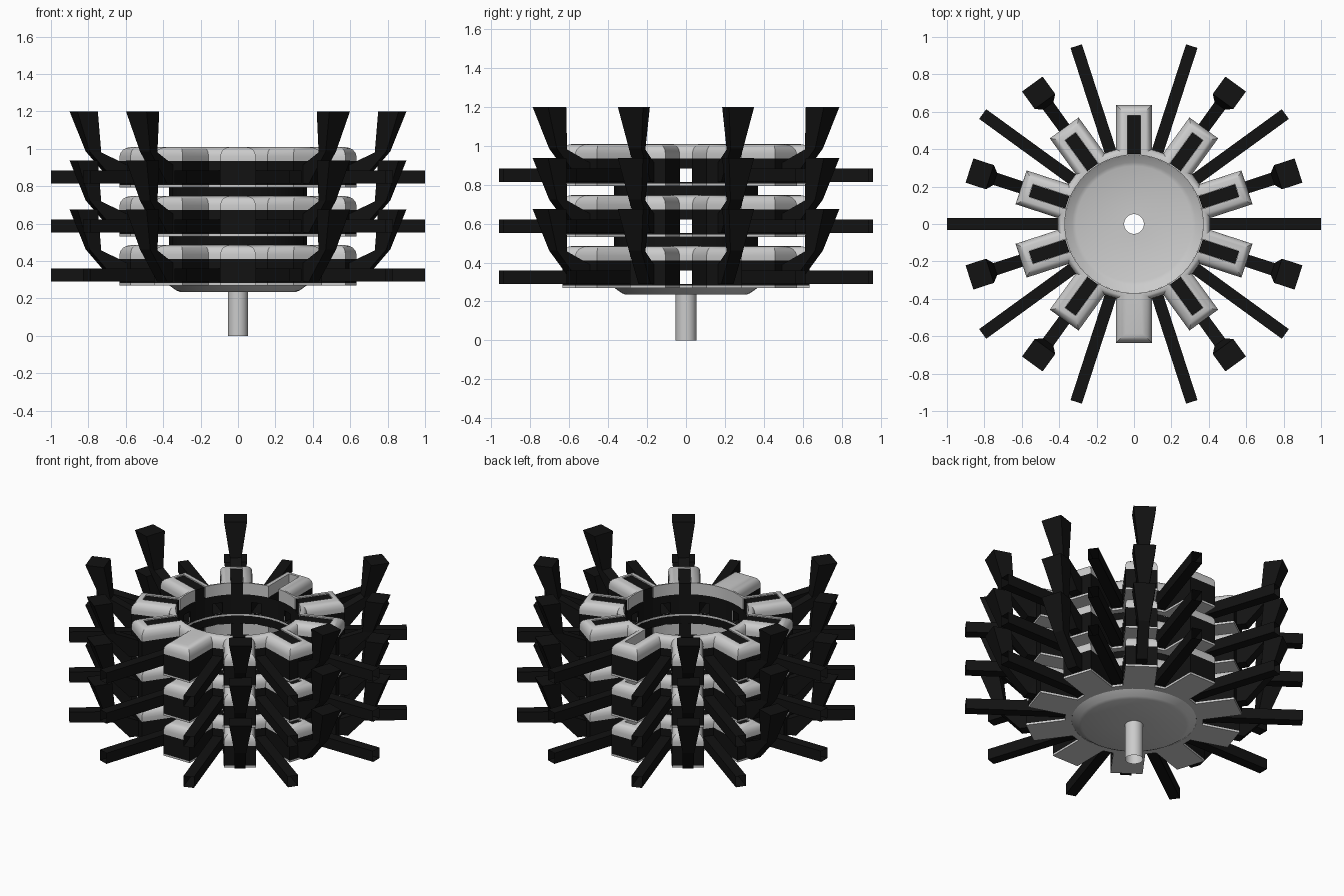
import bpy, bmesh
from math import sin, cos, pi, radians, sqrt, atan2
from mathutils import Matrix

if "Cube" in bpy.data.objects:
    bpy.data.objects.remove(bpy.data.objects["Cube"])

BLACK = bpy.data.materials.new("black")
BLACK.diffuse_color = (0.006, 0.006, 0.006, 1)
BLACK.use_nodes = True
BLACK.node_tree.nodes["Principled BSDF"].inputs["Base Color"].default_value = BLACK.diffuse_color
TIERS = [0.27, 0.532, 0.794]
LOBES = [radians(-90 + 36 * k) for k in range(10)]      # first lobe is the blank one
R_IN, R_RING, R_OUT, HW = 0.37, 0.41, 0.635, 0.095


def finish(name, bm, mat=None):
    me = bpy.data.meshes.new(name)
    bm.to_mesh(me)
    bm.free()
    if mat:
        me.materials.append(mat)
    ob = bpy.data.objects.new(name, me)
    bpy.context.collection.objects.link(ob)
    return ob


def stack(ob):
    # repeat a part built for tier height zero on all three tiers
    for i, z in enumerate(TIERS):
        o = ob if i == 0 else ob.copy()
        if i:
            bpy.context.collection.objects.link(o)
        o.location.z = z
        o.name = f"{ob.name.split('.')[0]}_{i + 1}" if i else ob.name


def outline(d, z):
    # ten-lobed gear outline, inset by d
    xv = max(sqrt(R_RING ** 2 - HW ** 2) - d * 0.5, 0.372)
    pts = []
    for a in LOBES:
        for x, y in ((xv, d - HW), (R_OUT - d, d - HW), (R_OUT - d, HW - d), (xv, HW - d)):
            pts.append((x * cos(a) - y * sin(a), x * sin(a) + y * cos(a), z))
    return pts


def inner(z):
    # inner circle with points matching the outline
    b = atan2(HW, sqrt(R_RING ** 2 - HW ** 2))
    return [(R_IN * cos(a + t), R_IN * sin(a + t), z)
            for a in LOBES for t in (-b, -b * 0.4, b * 0.4, b)]


def loft(bm, loops, closed=False, skip=None):
    rows = [[bm.verts.new(p) for p in lp] for lp in loops]
    n = len(rows[0])
    for j in range(len(rows) - (0 if closed else 1)):
        r0, r1 = rows[j], rows[(j + 1) % len(rows)]
        for i in range(n):
            if skip and skip(j, i):
                continue
            bm.faces.new((r0[i], r0[(i + 1) % n], r1[(i + 1) % n], r1[i]))


def box(bm, a, x0, x1, hw, z0, z1):
    m = (Matrix.Rotation(a, 4, 'Z') @ Matrix.Translation(((x0 + x1) / 2, 0, (z0 + z1) / 2))
         @ Matrix.Diagonal((x1 - x0, 2 * hw, z1 - z0, 1)))
    bmesh.ops.create_cube(bm, size=1, matrix=m)


# thin grey plate under each tier
bm = bmesh.new()
loft(bm, [outline(0, 0), outline(0, 0.012), inner(0.012), inner(0)], closed=True)
bmesh.ops.recalc_face_normals(bm, faces=bm.faces)
stack(finish("tier_plate", bm))

# black walls, open where the hollow bars pass through
bm = bmesh.new()
levels = (0.012, 0.02, 0.09, 0.14)
window = lambda j, i: j == 1 and i % 4 == 3
loft(bm, [outline(0, z) for z in levels], skip=window)
loft(bm, [inner(z) for z in reversed(levels)], skip=window)
stack(finish("tier_wall", bm, BLACK))

# rounded grey cap with nine slots
bm = bmesh.new()
loops = [outline(0, 0.14), outline(0, 0.165)]
loops += [outline(0.05 * (1 - cos(t)), 0.165 + 0.05 * sin(t)) for t in (pi / 8, pi / 4, 3 * pi / 8, pi / 2)]
loft(bm, loops + [inner(0.215), inner(0.14)], closed=True)
bmesh.ops.recalc_face_normals(bm, faces=bm.faces)
cap = finish("tier_cap", bm)
bm = bmesh.new()
for a in LOBES[1:]:
    box(bm, a, 0.34, 0.58, 0.036, 0.1, 0.3)
cutter = finish("slot_cutter", bm)
mod = cap.modifiers.new("slots", 'BOOLEAN')
mod.operation, mod.solver, mod.object = 'DIFFERENCE', 'EXACT', cutter
dg = bpy.context.evaluated_depsgraph_get()
cap_mesh = bpy.data.meshes.new_from_object(cap.evaluated_get(dg))
cap.modifiers.clear()
cap.data = cap_mesh
bpy.data.objects.remove(cutter)
bpy.ops.object.select_all(action='DESELECT')
cap.select_set(True)
bpy.context.view_layer.objects.active = cap
bpy.ops.object.shade_smooth_by_angle(angle=radians(35))
stack(cap)

# black blocks inside the slots; the rear one sits deep
bm = bmesh.new()
for k, a in enumerate(LOBES[1:], 1):
    box(bm, a, 0.375, 0.579, 0.035, 0.013, 0.08 if k == 5 else 0.208)
stack(finish("slot_block", bm, BLACK))

# hollow straight bars between the lobes
bm = bmesh.new()
for k in range(10):
    a = radians(36 * k)
    ends = [[bm.verts.new((r * cos(a) - y * sin(a), r * sin(a) + y * cos(a), z))
             for y, z in ((-0.032, 0.02), (0.032, 0.02), (0.032, 0.09), (-0.032, 0.09))]
            for r in (0.372, 1.0)]
    for i in range(4):
        j = (i + 1) % 4
        bm.faces.new((ends[0][j], ends[0][i], ends[1][i], ends[1][j]))
bmesh.ops.recalc_face_normals(bm, faces=bm.faces)
stack(finish("straight_bar", bm, BLACK))

# bent arms with flared tips: (inner r, z, outer r, z, half width)
STATIONS = [(0.60, 0.105, 0.60, 0.02, 0.033), (0.635, 0.12, 0.69, 0.02, 0.033),
            (0.78, 0.187, 0.845, 0.192, 0.034), (0.81, 0.406, 0.925, 0.406, 0.068)]
bm = bmesh.new()
for k, a in enumerate(LOBES):
    if k in (0, 5):
        continue
    rows = [[bm.verts.new((r * cos(a) - y * sin(a), r * sin(a) + y * cos(a), z))
             for r, y, z in ((r0, -w, z0), (r0, w, z0), (r1, w, z1), (r1, -w, z1))]
            for r0, z0, r1, z1, w in STATIONS]
    for p, q in zip(rows, rows[1:]):
        for i in range(4):
            bm.faces.new((p[i], p[(i + 1) % 4], q[(i + 1) % 4], q[i]))
    bm.faces.new(rows[0])
    bm.faces.new(rows[-1])
bmesh.ops.recalc_face_normals(bm, faces=bm.faces)
stack(finish("bent_arm", bm, BLACK))


def lathe(name, profile, n, mat=None):
    bm = bmesh.new()
    loft(bm, [[(r * cos(2 * pi * i / n), r * sin(2 * pi * i / n), z) for i in range(n)]
              for r, z in profile])
    ob = finish(name, bm, mat)
    bpy.ops.object.select_all(action='DESELECT')
    ob.select_set(True)
    bpy.context.view_layer.objects.active = ob
    bpy.ops.object.shade_smooth_by_angle(angle=radians(30))


# dished floor with open hollow stem
lathe("stem_and_dish", [(0.053, 0), (0.053, 0.235), (0.31, 0.235), (0.33, 0.243), (0.37, 0.271)], 40)

# black collars joining the tiers
for i, z in enumerate(TIERS[1:], 1):
    lathe(f"collar_{i}", [(R_IN, z - 0.05), (R_IN, z + 0.002)], 20, BLACK)
